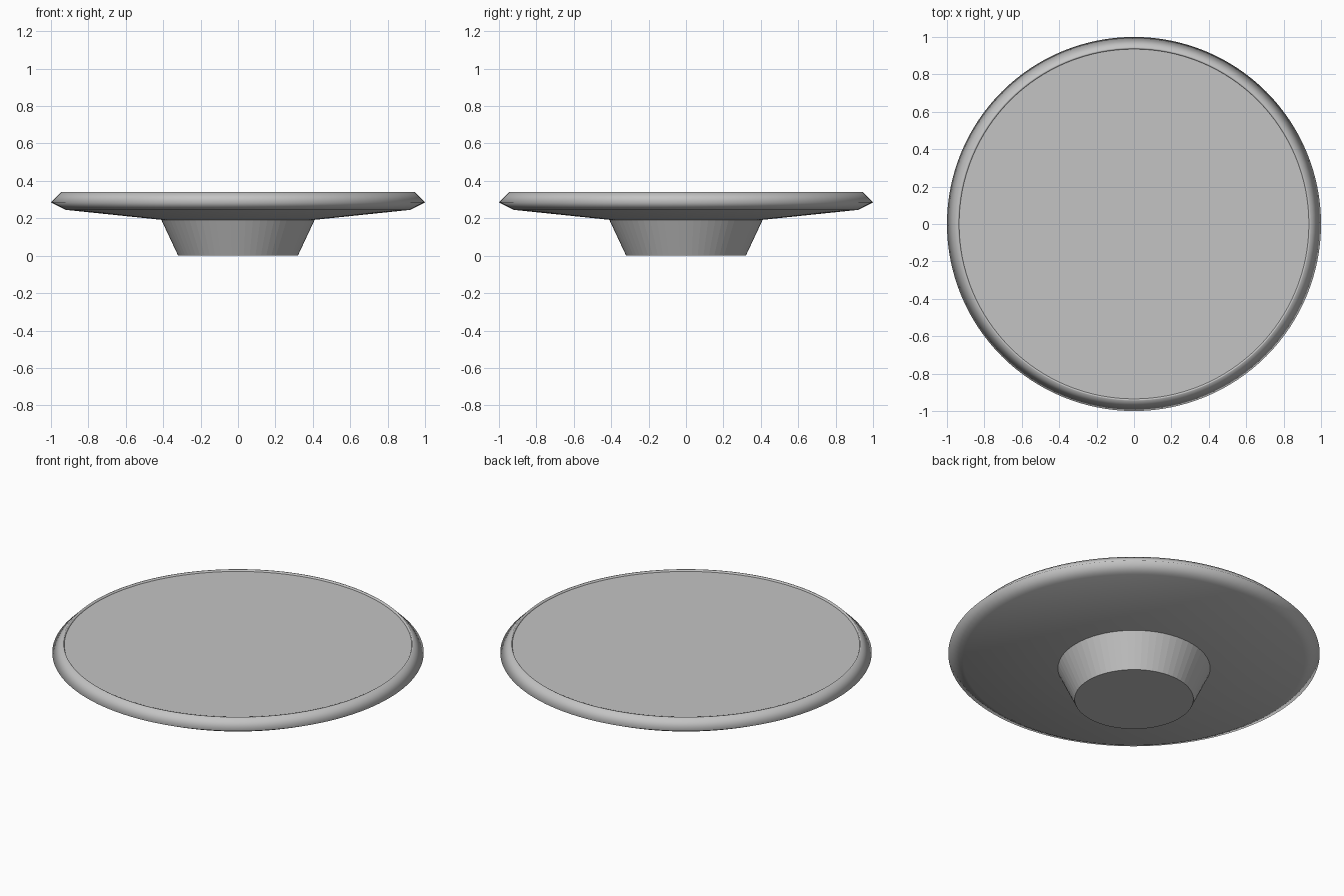
import bpy, bmesh, math

if "Cube" in bpy.data.objects:
    bpy.data.objects.remove(bpy.data.objects["Cube"])

grey = bpy.data.materials.new("light_grey")
grey.diffuse_color = (0.55, 0.55, 0.55, 1)
grey.use_nodes = True
grey.node_tree.nodes["Principled BSDF"].inputs["Base Color"].default_value = grey.diffuse_color


def lathe(name, profile, segments, smooth):
    """Revolve an (r, z) profile around z and cap both ends."""
    bm = bmesh.new()
    rings = []
    for r, z in profile:
        rings.append([bm.verts.new((r * math.cos(2 * math.pi * i / segments),
                                    r * math.sin(2 * math.pi * i / segments), z))
                      for i in range(segments)])
    for a, b in zip(rings, rings[1:]):
        for i in range(segments):
            j = (i + 1) % segments
            bm.faces.new((a[i], a[j], b[j], b[i])).smooth = smooth
    bm.faces.new(rings[0][::-1])
    bm.faces.new(rings[-1])
    mesh = bpy.data.meshes.new(name)
    # keep the profile corners crisp
    for e in bm.edges:
        if len(e.link_faces) == 2 and e.calc_face_angle() > math.radians(20):
            e.smooth = False
    bm.to_mesh(mesh)
    bm.free()
    mesh.materials.append(grey)
    ob = bpy.data.objects.new(name, mesh)
    bpy.context.collection.objects.link(ob)
    return ob


# Tapered foot
lathe("foot", [(0.32, 0), (0.41, 0.192)], 64, False)

# Dish with bevelled edge and a shallow recessed top
lathe("plate", [(0.41, 0.192), (0.92, 0.245), (1.0, 0.285), (0.945, 0.34),
                (0.938, 0.34), (0.935, 0.331)], 128, True)
